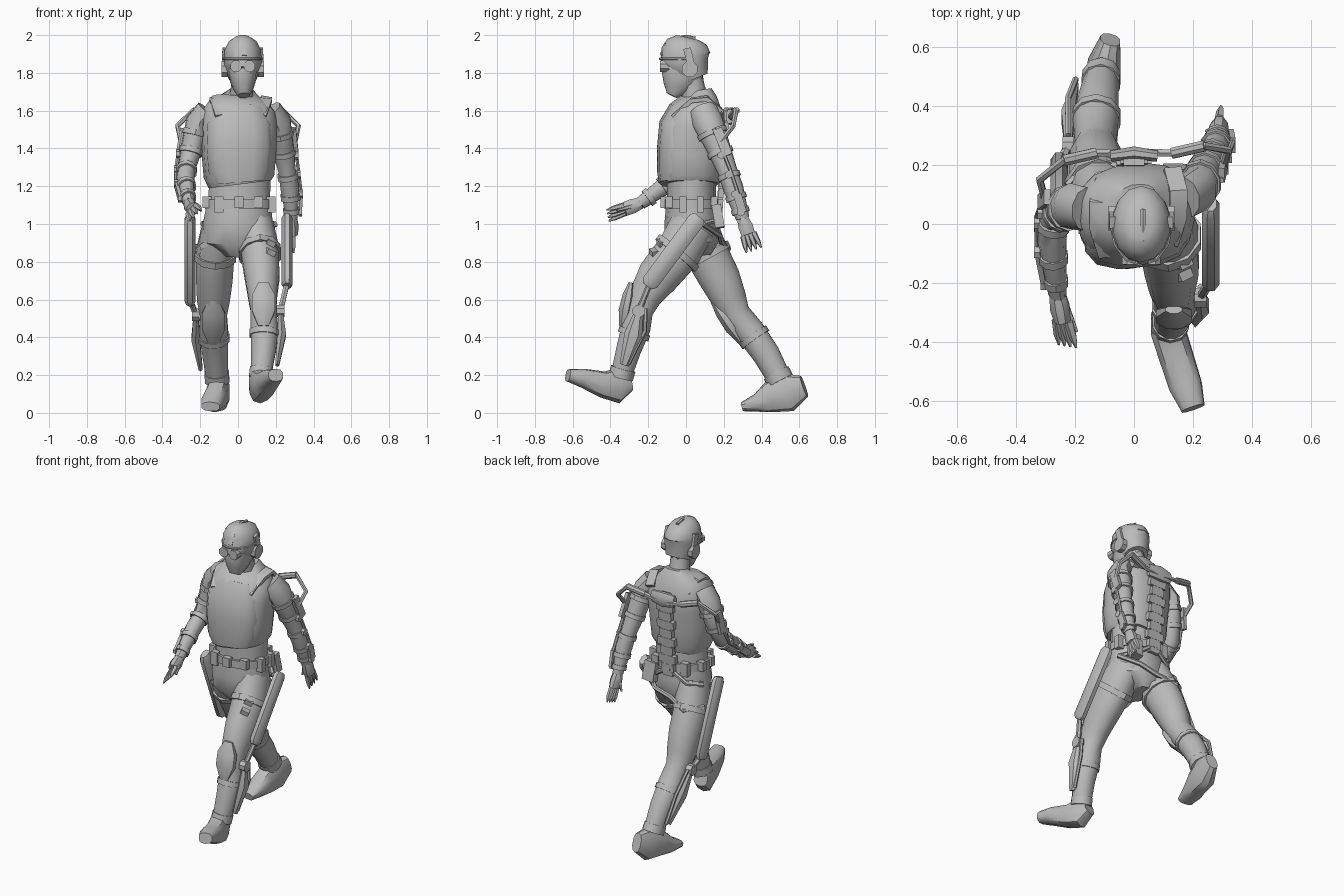
import bpy, bmesh, math
from mathutils import Vector

default_cube = bpy.data.objects.get("Cube")
if default_cube:
    bpy.data.objects.remove(default_cube, do_unlink=True)

grey = bpy.data.materials.new("plain grey")
grey.use_nodes = True
shade = (.5, .5, .5, 1)
grey.diffuse_color = shade
grey.node_tree.nodes["Principled BSDF"].inputs["Base Color"].default_value = shade
parts = []


def loft(name, rows, sides=10, yaw=0, power=1):
    """Closed skin through cross-sections given as x, y, z, half width, half depth."""
    mesh_builder = bmesh.new()
    centres = [Vector(row[:3]) for row in rows]
    last = len(rows) - 1
    across = Vector((math.cos(yaw), math.sin(yaw), 0))
    if abs((centres[1] - centres[0]).normalized().dot(across)) > .8:
        across = Vector((0, 1, 0))
    fit = math.sqrt(2) if sides == 4 else 1
    rings = []
    for index, row in enumerate(rows):
        along = (centres[min(index + 1, last)] - centres[max(index - 1, 0)]).normalized()
        across = (across - along * across.dot(along)).normalized()
        deep = along.cross(across)
        ring = []
        for step in range(sides):
            angle = (step + .5) / sides * math.tau
            c, s = math.cos(angle), math.sin(angle)
            c = math.copysign(abs(c) ** power, c) * row[3] * fit
            s = math.copysign(abs(s) ** power, s) * row[4] * fit
            ring.append(mesh_builder.verts.new(centres[index] + across * c + deep * s))
        rings.append(ring)
    for lower, upper in zip(rings, rings[1:]):
        for i in range(sides):
            j = (i + 1) % sides
            mesh_builder.faces.new((lower[i], lower[j], upper[j], upper[i]))
    mesh_builder.faces.new(rings[0][::-1])
    mesh_builder.faces.new(rings[-1])
    bmesh.ops.recalc_face_normals(mesh_builder, faces=mesh_builder.faces)
    mesh = bpy.data.meshes.new(name)
    mesh_builder.to_mesh(mesh)
    mesh_builder.free()
    mesh.materials.append(grey)
    part = bpy.data.objects.new(name, mesh)
    bpy.context.collection.objects.link(part)
    parts.append(part)


def tube(name, points, radius, sides=6):
    loft(name, [(*point, radius, radius) for point in points], sides)


def bar(name, start, end, width, depth):
    loft(name, [(*start, width, depth), (*end, width, depth)], sides=4)


def along_limb(rows, index, blend):
    return [a + (b - a) * blend for a, b in zip(rows[index], rows[index + 1])]


def band(name, rows, index, blend, half=.018, grow=.008):
    """Strap wrapped round a limb."""
    x, y, z, wide, deep = along_limb(rows, index, blend)
    way = (Vector(rows[index + 1][:3]) - Vector(rows[index][:3])).normalized() * half
    centre = Vector((x, y, z))
    loft(name, [(*(centre + way * k), wide + grow, deep + grow) for k in (-1, 1)])


def outside(rows, index, blend, sign, gap=.01):
    """Point just off the outer side of a limb."""
    x, y, z, wide, deep = along_limb(rows, index, blend)
    return Vector((x + sign * (wide + gap), y, z))


# Torso, pelvis and neck
loft("pelvis", [(0, .04, .83, .07, .09), (0, .035, .9, .18, .14),
                (0, .03, 1, .19, .145), (.005, .03, 1.1, .175, .135)], 14)
loft("waist", [(.005, .03, 1.08, .17, .13), (.01, .03, 1.24, .165, .13)], 14)
loft("vest", [(.01, .02, 1.21, .165, .15), (.005, .02, 1.25, .185, .162),
              (.005, .02, 1.36, .195, .17), (.005, .035, 1.5, .2, .17),
              (.005, .06, 1.59, .195, .15), (.01, .08, 1.65, .155, .105),
              (.015, .085, 1.68, .1, .075), (.015, .08, 1.71, .065, .055)],
     16, yaw=.15, power=.8)
loft("chest_plate", [(.01, -.03, 1.22, .145, .112), (.005, -.03, 1.28, .17, .12),
                     (.005, -.03, 1.4, .18, .12), (.005, -.02, 1.52, .175, .12),
                     (.005, .01, 1.6, .14, .1)], 12, yaw=.1, power=.7)
loft("neck", [(.015, .06, 1.62, .075, .075), (.02, .035, 1.72, .06, .065),
              (.025, .02, 1.8, .06, .065)])
for sign in (-1, 1):
    shift = .02 * sign
    offset = .015 + .135 * sign
    loft("shoulder_strap", [(offset - .03 * sign, -.085 + shift, 1.57, .03, .012),
                            (offset, .01 + shift, 1.655, .03, .012),
                            (offset, .09 + shift, 1.665, .03, .012),
                            (offset - .02 * sign, .165 + shift, 1.6, .03, .012)], 4)

# Head, helmet and goggles
loft("face", [(.03, -.075, 1.68, .032, .03), (.028, -.055, 1.72, .055, .07),
              (.026, -.04, 1.765, .07, .098), (.025, -.02, 1.8, .076, .112),
              (.025, -.01, 1.86, .082, .118)], 12, power=.9)
loft("helmet", [(.025, .05, 1.77, .075, .07), (.025, .025, 1.83, .095, .105),
                (.025, -.005, 1.87, .103, .135), (.025, 0, 1.92, .098, .13),
                (.025, .005, 1.965, .075, .105), (.025, .01, 1.987, .04, .06)], 14)
tube("helmet_rim", [(.025 + .102 * math.cos(a / 6 * math.pi),
                     -.138 * math.sin(a / 6 * math.pi), 1.875) for a in range(7)], .007)
loft("helmet_mount", [(.03, -.125, 1.89, .02, .015), (.03, -.105, 1.95, .025, .014),
                      (.03, -.05, 1.985, .02, .014)], 6)
tube("helmet_ridge", [(.03, -.06, 1.98), (.03, 0, 1.992), (.03, .05, 1.982)], .01)
for sign in (-1, 1):
    tube("ear_cup", [(.025 + sign * .08, .02, 1.82), (.025 + sign * .112, .02, 1.82)], .045, 8)
    bar("ear_arm", (.025 + sign * .1, .03, 1.83), (.025 + sign * .098, .005, 1.93), .01, .02)
    tube("goggle_lens", [(.025 + sign * .036, -.09, 1.835),
                         (.025 + sign * .036, -.138, 1.835)], .032, 8)
    bar("goggle_strap", (.025 + sign * .05, -.1, 1.84), (.025 + sign * .09, .02, 1.84), .01, .016)

# Belt with pouches and a strap slung behind the hips
loft("belt", [(.005, .03, 1.08, .183, .145), (.005, .03, 1.13, .183, .145)], 14)
for step in range(10):
    angle = (step + .5) / 10 * math.tau
    x, y = .005 + .178 * math.cos(angle), .03 + .148 * math.sin(angle)
    drop = .06 if step % 3 else .085
    bar("belt_pouch", (x, y, 1.145), (x, y, 1.145 - drop), .024, .018)
bar("hip_pack", (.13, .16, 1.1), (.14, .18, .98), .04, .025)
tube("hip_sling", [(.2, .09, 1), (.1, .18, .94), (-.02, .185, .91),
                   (-.14, .225, .87), (-.225, .13, .88)], .015)

# Limbs: rows run from the body outwards
left_leg = [(.095, .035, .99, .095, .125), (.115, -.035, .86, .105, .125),
            (.128, -.15, .72, .095, .115), (.13, -.215, .62, .08, .09),
            (.135, -.25, .54, .07, .078), (.14, -.265, .45, .076, .08),
            (.135, -.305, .33, .068, .068), (.12, -.345, .19, .055, .057)]
right_leg = [(-.095, .05, .99, .095, .12), (-.12, .105, .85, .105, .12),
             (-.125, .18, .71, .1, .112), (-.13, .23, .6, .09, .095),
             (-.13, .265, .52, .073, .08), (-.13, .34, .43, .08, .08),
             (-.12, .425, .31, .07, .075), (-.11, .5, .17, .058, .064)]
left_arm = [(.17, .09, 1.6, .065, .075), (.215, .115, 1.54, .068, .08),
            (.235, .165, 1.42, .06, .066), (.26, .22, 1.28, .048, .052),
            (.275, .25, 1.19, .052, .054), (.285, .3, 1.03, .032, .036)]
right_arm = [(-.16, .05, 1.6, .065, .075), (-.21, .06, 1.54, .068, .08),
             (-.24, .05, 1.42, .06, .066), (-.27, .02, 1.3, .048, .052),
             (-.278, -.06, 1.24, .048, .054), (-.26, -.24, 1.11, .03, .036)]
left_boot = [(.1, -.295, .16, .045, .045), (.115, -.36, .145, .06, .095),
             (.14, -.44, .15, .06, .07), (.175, -.55, .185, .058, .05),
             (.2, -.625, .2, .042, .034)]
right_boot = [(-.08, .625, .14, .035, .06), (-.1, .54, .11, .058, .105),
              (-.115, .45, .085, .06, .085), (-.135, .38, .053, .062, .05),
              (-.145, .3, .033, .05, .025)]

# Canister ends are given as y and z
for side, sign, leg, boot, lean, sink, canister in (
        ("left", 1, left_leg, left_boot, .2, 0, ((.055, 1.02), (-.19, .69))),
        ("right", -1, right_leg, right_boot, -.7, .07, ((.03, 1.02), (.2, .6)))):
    loft(side + "_leg", leg, 12)
    loft(side + "_boot", boot, 10, power=.8)
    band(side + "_boot_cuff", leg, 6, .85, .025)
    band(side + "_thigh_strap", leg, 1, .1, grow=.012)
    band(side + "_calf_strap", leg, 5, .25, .016)
    for blend in (0, .35):
        buckle = outside(leg, 1, blend, sign, 0)
        bar("thigh_buckle", buckle + Vector((-sign * .07, -.105, .05)),
            buckle + Vector((-sign * .03, -.085, .03)), .018, .014)

    # Knee pad sits ahead of the knee
    knee = Vector(leg[4][:3])
    pad = [(.15, .03, .015), (.08, .066, .035), (0, .066, .04), (-.08, .03, .02)]
    loft(side + "_knee_pad", [(knee.x, knee.y - .07 + lean * (rise - sink),
                               knee.z + rise - sink, wide, deep)
                              for rise, wide, deep in pad], 8)

    # Leg frame: thigh canister, knee joint and shin blade
    top, low = [Vector((.003 + sign * .257, *end)) for end in canister]
    way = (low - top) * .06
    loft(side + "_thigh_canister", [(*(top - way), .022, .035), (*top, .032, .05),
                                    (*low, .032, .05), (*(low + way), .022, .03)], 8)
    joint = outside(leg, 4, 0, sign, .02)
    shin = outside(leg, 5, .3, sign, .02)
    ankle = outside(leg, 6, .55, sign, .02)
    tube(side + "_knee_link", [low, joint, shin], .016)
    tube(side + "_knee_joint", [joint - Vector((.02, 0, 0)), joint + Vector((.02, 0, 0))], .035, 8)
    loft(side + "_shin_blade", [(*joint, .014, .02), (*shin, .026, .05),
                                (*ankle, .012, .025)], 6)
    back = Vector((0, .06, .02))
    tube(side + "_calf_rod", [joint + back * .6, shin + back, ankle + back * .4], .011)

for side, sign, arm, reach, palm_axis in (
        ("left", 1, left_arm, Vector((.01, .06, -.17)), Vector((1, 0, 0))),
        ("right", -1, right_arm, Vector((.035, -.175, -.065)), Vector((1, 0, -1)))):
    loft(side + "_arm", arm, 10)
    for index, blend in ((1, .5), (2, .3), (3, .3), (4, .3), (4, .75)):
        band(side + "_arm_strap", arm, index, blend, .014)
    # Hand with fingers and thumb
    wrist = Vector(arm[-1][:3])
    palm = wrist + reach * .5
    loft(side + "_palm", [(*wrist, .03, .032), (*(wrist + reach * .25), .036, .042),
                          (*palm, .03, .04)], 8)
    spread = reach.cross(palm_axis).normalized()
    for finger in range(4):
        root = palm + spread * (finger - 1.5) * .02
        tip = root + reach * .5 + spread * (finger - 1.5) * .008
        loft(side + "_finger", [(*root, .016, .016), (*(root.lerp(tip, .6)), .014, .013),
                                (*tip, .004, .004)], 5)
    thumb = wrist + reach * .2 - Vector((sign * .02, 0, 0))
    loft(side + "_thumb", [(*thumb, .015, .015),
                           (*(thumb + reach * .4 + Vector((-sign * .025, -.02, 0))), .006, .006)], 5)

    # Arm frame: outer rods, joints and guards
    nodes = [outside(arm, i, t, sign) for i, t in ((1, .3), (2, .4), (3, .2), (4, .2), (4, .8))]
    rear = Vector((0, .035, 0))
    tube(side + "_arm_rod", [n + rear * .5 for n in nodes], .01)
    for node in nodes[1:]:
        tube(side + "_arm_joint", [node - Vector((.01, 0, 0)), node + Vector((.01, 0, 0))], .022, 6)
    bar(side + "_upper_guard", nodes[0] + rear, nodes[1] + rear, .011, .026)
    bar(side + "_lower_guard", nodes[3] + rear * .3, nodes[4] + rear * .3, .009, .022)

    # Hoop from the back yoke out past the shoulder
    drop = -.05 if sign < 0 else 0
    hoop = [(0, .245, 1.55), (sign * .13, .24, 1.57), (sign * .24, .265 + drop, 1.6),
            (sign * .32, .25 + drop * 2, 1.52), (sign * .3, .18 + drop * 2, 1.43)]
    tube(side + "_shoulder_hoop", hoop, .014)
    tube(side + "_yoke_sleeve", [hoop[1], hoop[2]], .02, 8)
    tube(side + "_back_strut", [(sign * .03, .18, 1.08), (sign * .12, .165, 1.02),
                                (sign * .19, .09, 1)], .014)

# Jointed spine on the back
for step in range(9):
    height = 1.08 + step * .058
    depth = .18 + .035 * step / 8
    bar("spine_segment", (0, depth, height), (0, depth + .004, height + .05),
        .06 if step % 2 else .045, .014)
bar("spine_core", (0, .175, 1.05), (0, .215, 1.6), .035, .016)
loft("back_yoke", [(-.08, .23, 1.57, .02, .04), (0, .24, 1.57, .025, .05),
                   (.08, .23, 1.57, .02, .04)], 8)

# Smooth rounded surfaces while keeping hard edges
bpy.ops.object.select_all(action="DESELECT")
for part in parts:
    part.select_set(True)
bpy.context.view_layer.objects.active = parts[0]
bpy.ops.object.shade_smooth_by_angle(angle=math.radians(40))
